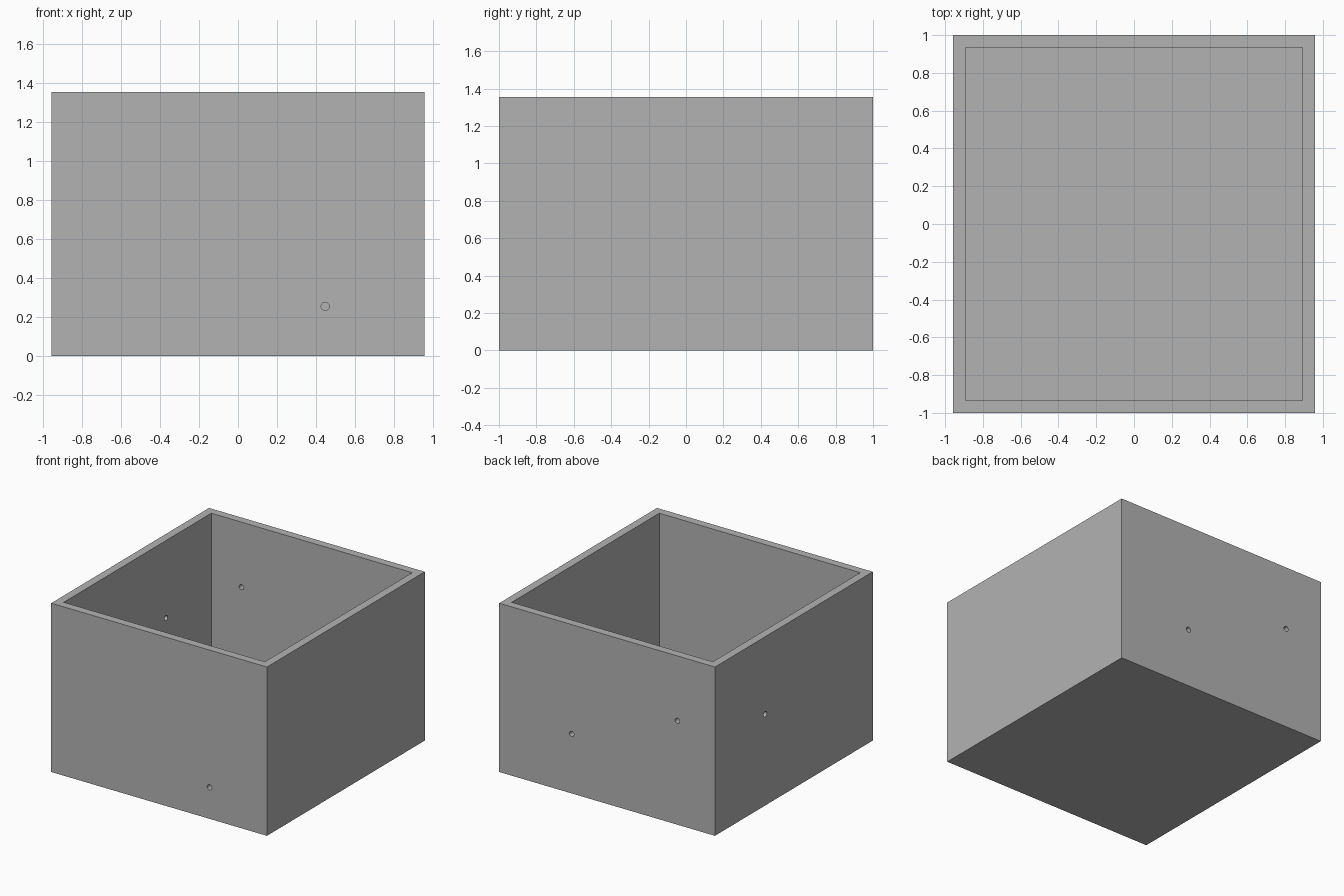
import bpy
from math import pi

WIDTH, DEPTH, HEIGHT, WALL = 1.914, 2.0, 1.354, 0.065
HOLE_RADIUS = 0.021

if "Cube" in bpy.data.objects:
    bpy.data.objects.remove(bpy.data.objects["Cube"], do_unlink=True)

# Single plain grey
grey = bpy.data.materials.new("plain grey")
grey.use_nodes = True
colour = (0.45, 0.45, 0.45, 1)
grey.diffuse_color = colour
grey.node_tree.nodes["Principled BSDF"].inputs["Base Color"].default_value = colour


def block(name, size, base_z):
    bpy.ops.mesh.primitive_cube_add(size=1, location=(0, 0, base_z + size[2] / 2))
    obj = bpy.context.object
    obj.name = name
    obj.scale = size
    bpy.ops.object.transform_apply(location=True, rotation=True, scale=True)
    obj.data.materials.append(grey)
    return obj


def drill(name, location, rotation):
    bpy.ops.mesh.primitive_cylinder_add(vertices=16, radius=HOLE_RADIUS, depth=4 * WALL,
                                        location=location, rotation=rotation)
    obj = bpy.context.object
    obj.name = name
    obj.data.materials.append(grey)
    return obj


def cut(target, cutter):
    cutter.hide_render = True
    mod = target.modifiers.new(cutter.name, 'BOOLEAN')
    mod.operation = 'DIFFERENCE'
    mod.solver = 'EXACT'
    mod.object = cutter
    bpy.context.view_layer.objects.active = target
    bpy.ops.object.modifier_apply(modifier=mod.name)
    bpy.data.objects.remove(cutter, do_unlink=True)


# Open-topped box: solid block with a cavity above the floor
box = block("open_box", (WIDTH, DEPTH, HEIGHT), 0)
cut(box, block("cavity_cutter", (WIDTH - 2 * WALL, DEPTH - 2 * WALL, HEIGHT), WALL))

# Small round holes through the front, back and right walls
along_y, along_x = (pi / 2, 0, 0), (0, pi / 2, 0)
wall_x, wall_y = (WIDTH - WALL) / 2, (DEPTH - WALL) / 2
holes = {
    "front_hole": ((0.447, -wall_y, 0.253), along_y),
    "back_low_hole": ((0.315, wall_y, 0.477), along_y),
    "back_high_hole": ((-0.624, wall_y, 0.833), along_y),
    "right_hole": ((-wall_x, 0.363, 0.732), along_x),
}
for name, (location, rotation) in holes.items():
    cut(box, drill(name, location, rotation))

bpy.ops.object.select_all(action='DESELECT')
box.select_set(True)
bpy.context.view_layer.objects.active = box
bpy.ops.object.shade_smooth_by_angle(angle=pi / 6)
